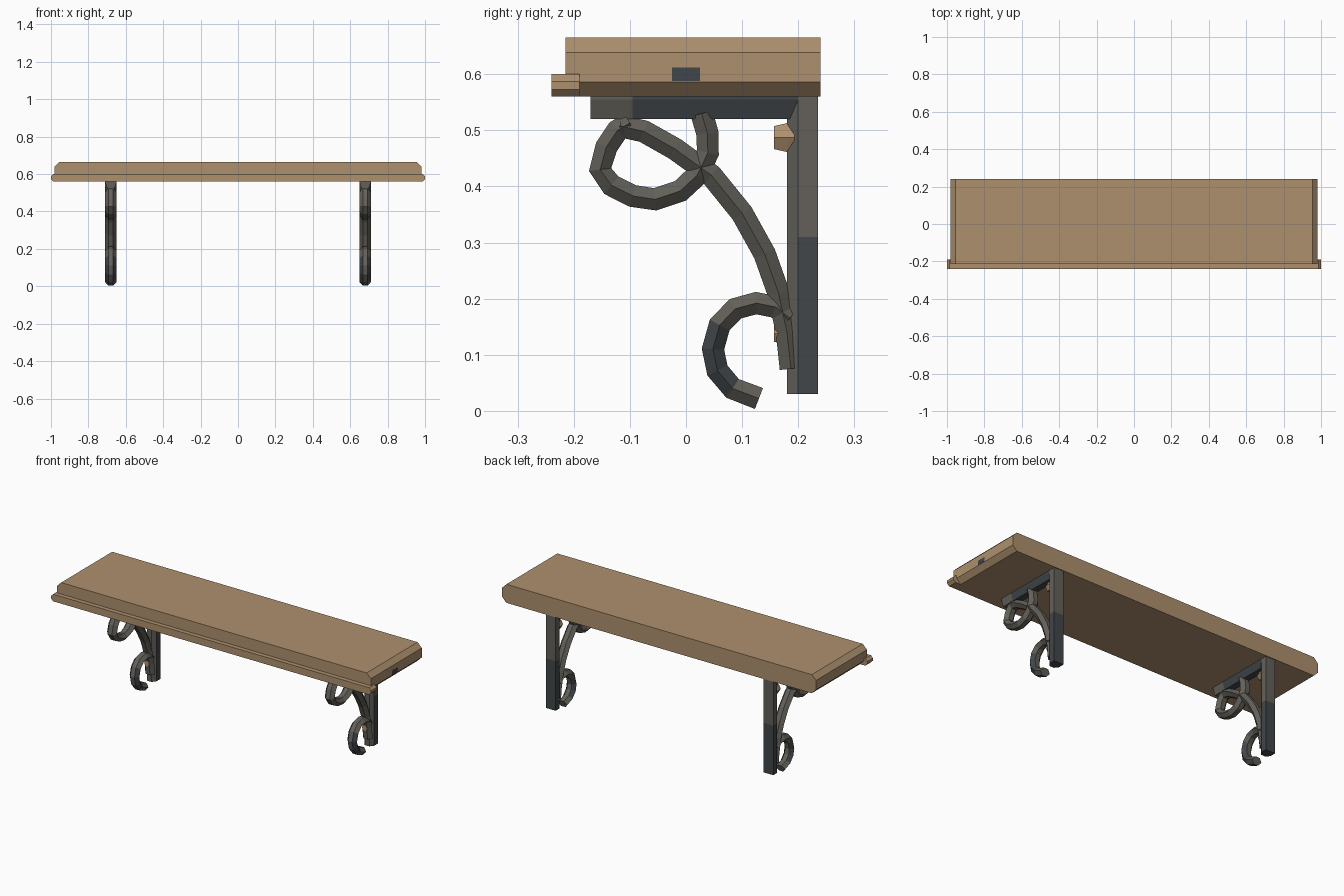
import bpy, bmesh, math
from mathutils import Vector

cube = bpy.data.objects.get("Cube")
if cube:
    bpy.data.objects.remove(cube)


def material(name, rgb):
    m = bpy.data.materials.new(name)
    m.use_nodes = True
    m.diffuse_color = (*rgb, 1)
    m.node_tree.nodes["Principled BSDF"].inputs["Base Color"].default_value = (*rgb, 1)
    return m


WOOD = material("oak wood", (0.42, 0.28, 0.155))
IRON = material("weathered iron", (0.125, 0.118, 0.1))
SLATE = material("dark slate iron", (0.052, 0.061, 0.067))


def loft(name, rings, mats, rule=None):
    """Skin a list of closed rings, cap both ends and colour faces by rule."""
    bm = bmesh.new()
    loops = [[bm.verts.new(p) for p in ring] for ring in rings]
    for a, b in zip(loops, loops[1:]):
        for i in range(len(a)):
            j = (i + 1) % len(a)
            bm.faces.new((a[i], a[j], b[j], b[i]))
    bm.faces.new(loops[0])
    bm.faces.new(loops[-1])
    bmesh.ops.recalc_face_normals(bm, faces=bm.faces)
    bm.normal_update()
    if rule:
        for f in bm.faces:
            f.material_index = int(rule(f.calc_center_median(), f.normal))
    mesh = bpy.data.meshes.new(name)
    bm.to_mesh(mesh)
    bm.free()
    for m in mats:
        mesh.materials.append(m)
    ob = bpy.data.objects.new(name, mesh)
    bpy.context.collection.objects.link(ob)
    return ob


def board(name, half, low, high, cut, y0, y1):
    """Long board whose ends are chamfered above and below."""
    right = [(half - cut, low), (half, low + cut), (half, high - cut), (half - cut, high)]
    outline = right + [(-x, z) for x, z in reversed(right)]
    return loft(name, [[(x, y, z) for x, z in outline] for y in (y0, y1)], [WOOD])


def bar(name, x0, path, rule=None):
    """Sweep a six-sided iron section along a path of (y, z) points."""
    section = [(-0.03, 0), (-0.013, 0.02), (0.013, 0.02),
               (0.03, 0), (0.013, -0.02), (-0.013, -0.02)]
    pts = [Vector(p) for p in path]
    rings = []
    for i, p in enumerate(pts):
        t = (pts[min(i + 1, len(pts) - 1)] - pts[max(i - 1, 0)]).normalized()
        n = Vector((-t.y, t.x))
        rings.append([(x0 + u, p.x + n.x * v, p.y + n.y * v) for u, v in section])
    return loft(name, rings, [IRON, SLATE], rule)


# Shelf top and front moulding
board("shelf_board", 0.98, 0.56, 0.665, 0.026, -0.215, 0.24)
board("front_moulding", 1.0, 0.56, 0.6, 0.013, -0.24, -0.19)

# Small dark plate on the shelf end
loft("end_plate", [[(x, y, z) for y, z in ((-0.025, 0.588), (0.025, 0.588),
                                           (0.025, 0.612), (-0.025, 0.612))]
                   for x in (0.978, 0.981)], [SLATE])

arc_path = [(-0.118, 0.508), (-0.075, 0.498), (-0.02, 0.467), (0.045, 0.42),
            (0.1, 0.352), (0.14, 0.28), (0.165, 0.21), (0.18, 0.14), (0.187, 0.075)]
upper_path = [(-0.1, 0.513), (-0.122, 0.5), (-0.142, 0.47), (-0.153, 0.43),
              (-0.133, 0.402), (-0.095, 0.383), (-0.055, 0.377), (-0.01, 0.392),
              (0.02, 0.42), (0.039, 0.46), (0.038, 0.495), (0.028, 0.53)]
lower_path = [(0.185, 0.165), (0.16, 0.185), (0.125, 0.192), (0.088, 0.182),
              (0.06, 0.153), (0.048, 0.11), (0.056, 0.072), (0.083, 0.04),
              (0.13, 0.022)]

# Pair of iron brackets
for side, x0 in (("left", 0.68), ("right", -0.68)):
    # Upright post with chamfered front edges
    post = [(0.03, 0.235), (0.03, 0.2), (0.014, 0.18),
            (-0.014, 0.18), (-0.03, 0.2), (-0.03, 0.235)]
    loft(f"{side}_post", [[(x0 + x, y, z) for x, y in post] for z in (0.03, 0.31, 0.562)],
         [IRON, SLATE], lambda c, n: c.z < 0.31 and n.y > -0.2)

    # Rail under the shelf with tapered sides
    rail = [(0.03, 0.562), (0.03, 0.555), (0.018, 0.52),
            (-0.018, 0.52), (-0.03, 0.555), (-0.03, 0.562)]
    loft(f"{side}_rail", [[(x0 + x, y, z) for x, z in rail] for y in (-0.17, -0.095, 0.2)],
         [IRON, SLATE], lambda c, n: c.y > -0.09)

    # Curved brace and its two scrolls
    bar(f"{side}_brace", x0, arc_path)
    bar(f"{side}_upper_scroll", x0, upper_path)
    bar(f"{side}_lower_scroll", x0, lower_path,
        lambda c, n: c.z < 0.14 and c.y < 0.08 and abs(n.x) > 0.3)

    # Wooden pegs on the front of the post
    for label, z0, r in (("upper", 0.487, 0.027), ("lower", 0.138, 0.02)):
        rings = [[(x0 + r * k * math.cos(a * math.pi / 3), y,
                   z0 + r * k * math.sin(a * math.pi / 3 + 0.0) * 1.1) for a in range(6)]
                 for y, k in ((0.157, 0.8), (0.18, 1), (0.193, 1))]
        loft(f"{side}_{label}_peg", rings, [WOOD])
